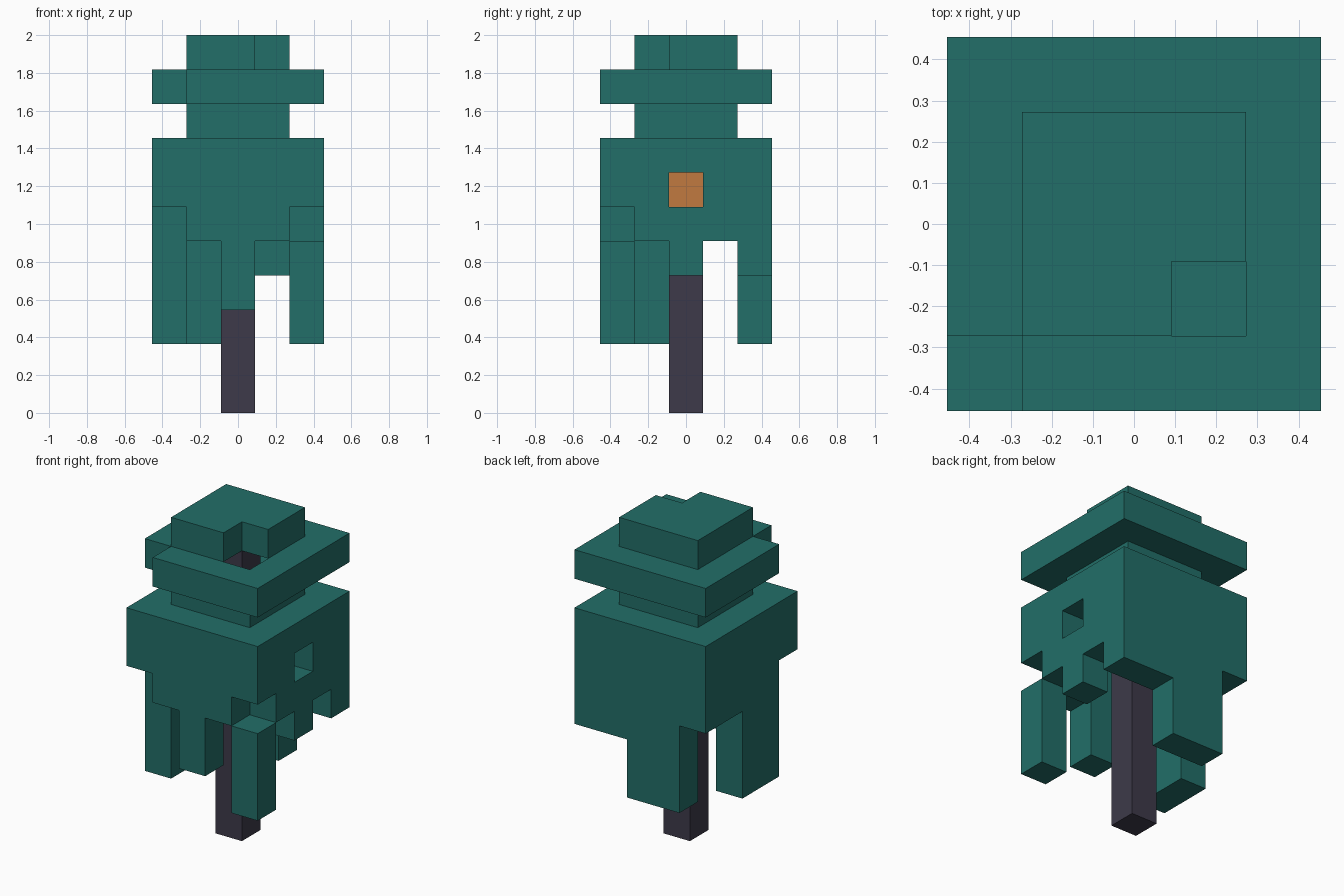
import bpy
import bmesh
from mathutils import Vector

if "Cube" in bpy.data.objects:
    bpy.data.objects.remove(bpy.data.objects["Cube"], do_unlink=True)

UNIT = 2 / 11   # edge of one building block
SIDE = 5        # blocks across the base


def material(name, color):
    mat = bpy.data.materials.new(name)
    mat.use_nodes = True
    mat.diffuse_color = (*color, 1)
    mat.node_tree.nodes["Principled BSDF"].inputs["Base Color"].default_value = (*color, 1)
    return mat


def box(x, y, z):
    """Set of block cells; each range is (first, past the last)."""
    return {(i, j, k) for i in range(*x) for j in range(*y) for k in range(*z)}


def build(name, cells, mat):
    """Turn block cells into one object made of its outer faces only."""
    bm = bmesh.new()
    for cell in cells:
        center = Vector(cell) + Vector((0.5, 0.5, 0.5))
        for axis in range(3):
            for sign in (-1, 1):
                n = Vector((0, 0, 0))
                n[axis] = sign
                if tuple(int(c + d) for c, d in zip(cell, n)) in cells:
                    continue
                u = Vector((0, 0, 0))
                u[(axis + 1) % 3] = 1
                v = n.cross(u)
                corners = [center + (n + a * u + b * v) / 2
                           for a, b in ((-1, -1), (1, -1), (1, 1), (-1, 1))]
                bm.faces.new([bm.verts.new(
                    (p - Vector((SIDE / 2, SIDE / 2, 0))) * UNIT) for p in corners])
    bmesh.ops.remove_doubles(bm, verts=bm.verts, dist=0.001)
    bmesh.ops.dissolve_limit(bm, angle_limit=0.01, verts=bm.verts, edges=bm.edges)
    mesh = bpy.data.meshes.new(name)
    bm.to_mesh(mesh)
    bm.free()
    mesh.materials.append(mat)
    obj = bpy.data.objects.new(name, mesh)
    bpy.context.collection.objects.link(obj)
    return obj


cloth = material("teal cloth", (0.016, 0.156, 0.138))
wood = material("dark wood", (0.047, 0.042, 0.068))
ember = material("orange ember", (0.533, 0.195, 0.051))

full, inner, mid = (0, 5), (1, 4), (2, 3)

# Coat: top plate with a hole for the pole, and walls with a ragged hem
coat = box(full, full, (7, 8)) - box(mid, mid, (7, 8))
front_hem = [6, 5, 3, 5, 6]
back_hem = [5, 2, 2, 4, 4]
low_x_hem = [2, 2, 5]
high_x_hem = [5, 4, 5]
hem = {(x, 0): z for x, z in enumerate(front_hem)}
hem |= {(x, 4): z for x, z in enumerate(back_hem)}
hem |= {(0, y + 1): z for y, z in enumerate(low_x_hem)}
hem |= {(4, y + 1): z for y, z in enumerate(high_x_hem)}
for (x, y), bottom in hem.items():
    coat |= box((x, x + 1), (y, y + 1), (bottom, 7))
coat -= {(4, 2, 6)}   # hole in the side
build("coat", coat, cloth)

# Loose strip hanging below the front corner
build("torn_strip", box((4, 5), (0, 1), (2, 5)), cloth)

# Hood: hollow neck, wide brim with a missing corner, notched crown
hollow = box(inner, inner, (9, 10)) | box(mid, mid, (8, 9))
hood = box(inner, inner, (8, 9)) | box(full, full, (9, 10)) | box(inner, inner, (10, 11))
hood -= hollow | {(0, 0, 9), (3, 1, 10)}
build("hood", hood, cloth)

# Pole through the middle with a glowing core
build("lower_pole", box(mid, mid, (0, 6)), wood)
build("glowing_core", box(mid, mid, (6, 7)), ember)
build("upper_pole", box(mid, mid, (7, 10)), wood)
